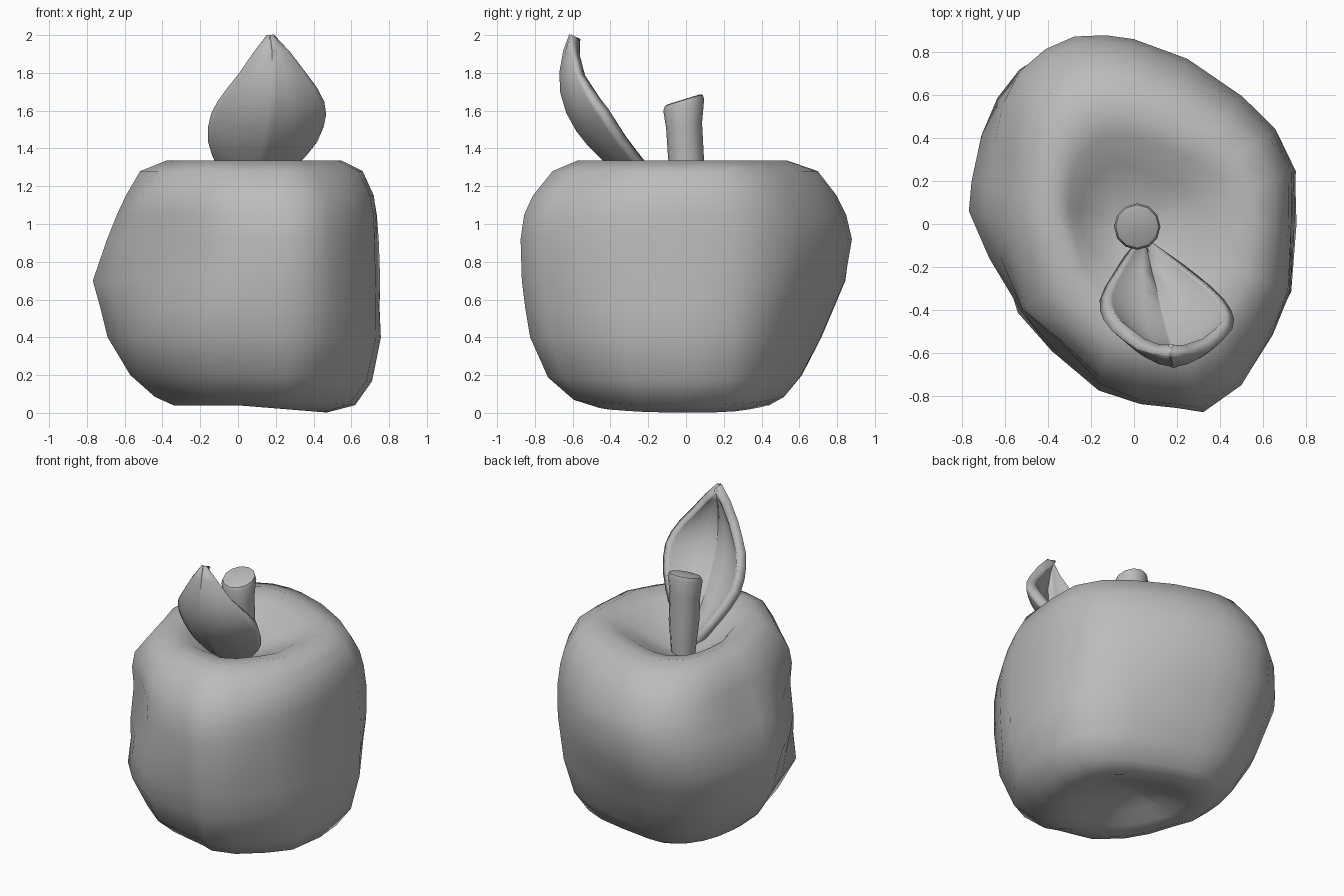
import bpy, bmesh, math
from mathutils import Vector

cube = bpy.data.objects.get("Cube")
if cube:
    bpy.data.objects.remove(cube)

grey = bpy.data.materials.new("plain_grey")
grey.use_nodes = True
grey.diffuse_color = (0.5, 0.5, 0.5, 1)
grey.node_tree.nodes["Principled BSDF"].inputs["Base Color"].default_value = (0.5, 0.5, 0.5, 1)


def build(name, rows, closed, caps, angle):
    """Skin rows of points with quads; optionally close the rows and cap the ends."""
    bm = bmesh.new()
    grid = [[bm.verts.new(p) for p in row] for row in rows]
    n = len(rows[0])
    for a, b in zip(grid, grid[1:]):
        for i in range(n if closed else n - 1):
            j = (i + 1) % n
            bm.faces.new((a[i], a[j], b[j], b[i]))
    if caps:
        bm.faces.new(grid[0][::-1])
        bm.faces.new(grid[-1])
    bmesh.ops.remove_doubles(bm, verts=bm.verts[:], dist=0.0005)
    bmesh.ops.recalc_face_normals(bm, faces=bm.faces[:])
    mesh = bpy.data.meshes.new(name)
    bm.to_mesh(mesh)
    bm.free()
    mesh.materials.append(grey)
    obj = bpy.data.objects.new(name, mesh)
    bpy.context.collection.objects.link(obj)
    bpy.ops.object.select_all(action='DESELECT')
    obj.select_set(True)
    bpy.context.view_layer.objects.active = obj
    bpy.ops.object.shade_smooth_by_angle(angle=math.radians(angle))
    return obj


# Fruit: a lopsided plan outline, scaled ring by ring
outline = [(.765, 0), (.765, .25), (.67, .45), (.51, .6), (.25, .77), (0, .86), (-.13, .88),
           (-.28, .88), (-.42, .83), (-.55, .74), (-.65, .6), (-.72, .42), (-.76, .2),
           (-.77, .06), (-.68, -.16), (-.55, -.42), (-.4, -.62), (-.17, -.8), (.03, -.84),
           (.2, -.85), (.32, -.87), (.5, -.75), (.65, -.52), (.745, -.32)]
# Each ring: height, then reach to left, back, right and front
rings = [(.15, .04, .04, .04, .04), (.11, .18, .18, .16, .18), (.065, .36, .32, .26, .34),
         (.04, .47, .44, .34, .45), (.085, .62, .52, .44, .58), (.2, .71, .61, .57, .72),
         (.4, .76, .71, .69, .82), (.56, .76, .78, .73, .85), (.7, .76, .84, .77, .87),
         (.92, .745, .88, .7, .88), (1.05, .735, .85, .65, .86), (1.15, .72, .8, .6, .81),
         (1.28, .66, .7, .52, .7), (1.335, .55, .54, .38, .57), (1.305, .43, .41, .3, .42),
         (1.225, .27, .27, .26, .26), (1.135, .07, .07, .07, .07)]
# Dents and, where negative, bulges: azimuth in degrees, height, depth, height spread
dents = [(155, 1.08, .06, .22), (-118, .93, .13, .26), (-147, 1.17, -.15, .17),
         (-145, .72, .03, .15), (-143, .3, -.12, .17), (-8, .72, .03, .25)]


def fruit_point(ring, p):
    z, left, back, right, front = ring
    fx = left / .765 if p[0] > 0 else right / .77
    fy = back / .88 if p[1] > 0 else front / .87
    w = p[0] ** 2 / (p[0] ** 2 + p[1] ** 2)
    f = fx * w + fy * (1 - w)
    az = math.atan2(p[1], p[0])
    for deg, dz, depth, spread in dents:
        d = math.remainder(az - math.radians(deg), math.tau)
        f -= min(1, f) ** 2 * depth * math.exp(-(d / .35) ** 2 - ((z - dz) / spread) ** 2)
    x, y = p[0] * f, p[1] * f
    return x, y, z - .09 * max(0, x) * max(0, 1 - z / .4)


build("fruit_body", [[fruit_point(r, p) for p in outline] for r in rings], True, True, 60)

# Stem: a flaring round stalk with a slanted top
stem_rings = [(1.08, .07, .01), (1.35, .095, 0), (1.52, .095, -.01),
              (1.63, .108, -.012), (1.655, .1, -.012), (1.66, .085, -.012)]
stem_rows = []
for z, r, cy in stem_rings:
    row = []
    for k in range(12):
        a = k * math.tau / 12
        slant = .3 * max(0, (z - 1.35) / .3)
        row.append((.015 + r * math.cos(a), cy + r * math.sin(a), z + slant * r * math.sin(a)))
    stem_rows.append(row)
build("stem", stem_rows, True, True, 40)

# Leaf: a blade with upturned edges along a curved midrib (y, z, half width, cup depth)
rib = [(-.08, 1.12, .03, .01), (-.25, 1.23, .16, .07), (-.34, 1.295, .225, .1),
       (-.42, 1.365, .27, .12), (-.49, 1.435, .285, .14), (-.55, 1.51, .283, .15),
       (-.6, 1.6, .26, .14), (-.63, 1.7, .215, .12), (-.635, 1.8, .155, .08),
       (-.615, 1.91, .075, .035), (-.585, 1.99, .002, 0)]
across = (-1, -.92, -.8, -.6, -.35, -.06, 0, .06, .35, .6, .8, .92, 1)
leaf_rows = []
for i, (y, z, half, cup) in enumerate(rib):
    before, after = rib[max(i - 1, 0)], rib[min(i + 1, len(rib) - 1)]
    along = Vector((0, after[0] - before[0], after[1] - before[1])).normalized()
    up = Vector((0, along.z, -along.y))
    x = .025 - .25 * y
    leaf_rows.append([Vector((x + u * half, y, z)) + up * (cup * abs(u) ** 2 - (.006 if u == 0 else 0))
                      for u in across])
leaf = build("leaf", leaf_rows, False, False, 60)
shell = leaf.modifiers.new("thickness", 'SOLIDIFY')
shell.thickness = .06
shell.offset = 0
